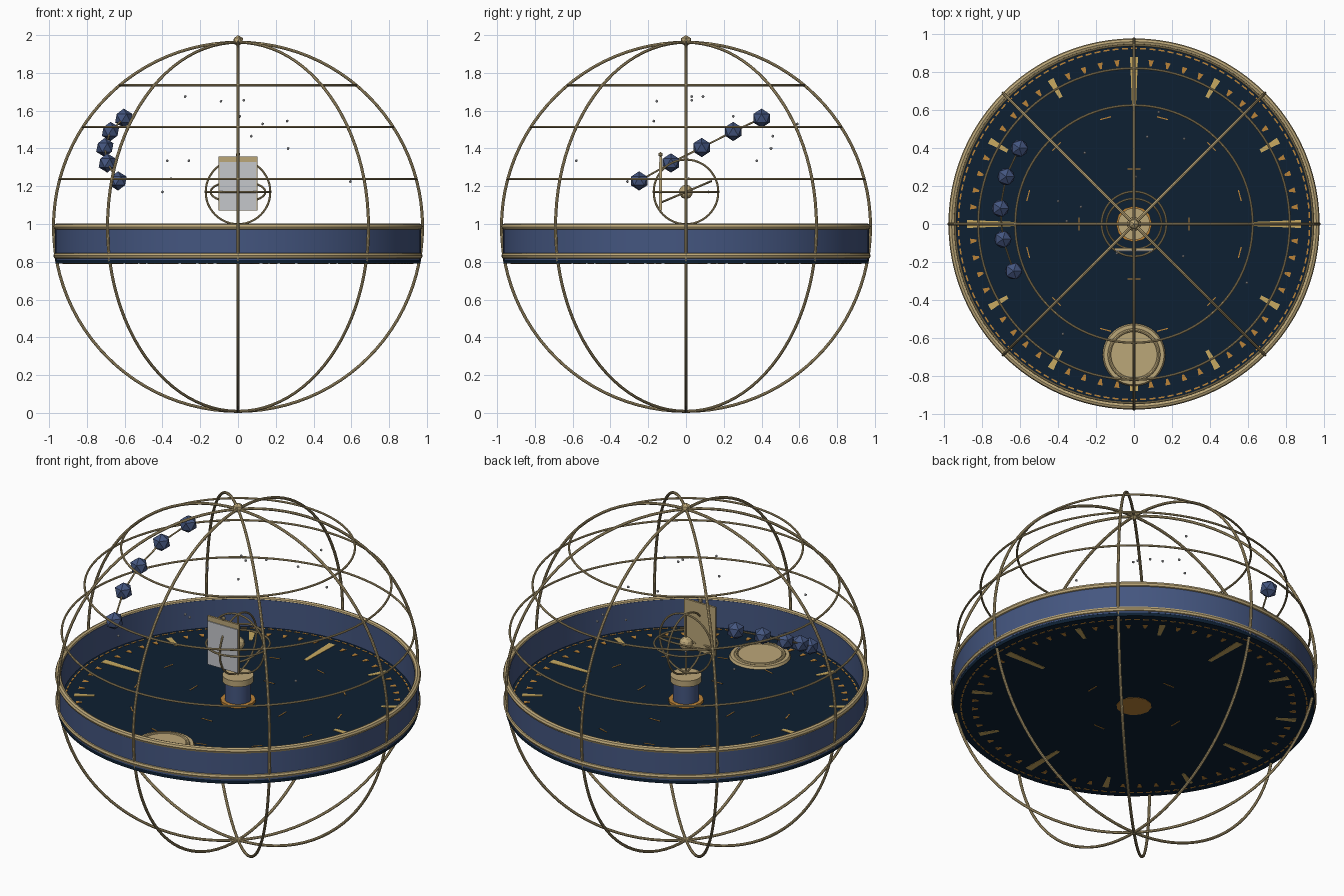
import bpy, bmesh, math
from mathutils import Vector, Matrix

if "Cube" in bpy.data.objects:
    bpy.data.objects.remove(bpy.data.objects["Cube"])

def material(name, rgb):
    m = bpy.data.materials.new(name)
    m.diffuse_color = (*rgb, 1)
    m.use_nodes = True
    m.node_tree.nodes["Principled BSDF"].inputs["Base Color"].default_value = m.diffuse_color
    return m

GOLD = material("antique gold", (0.50, 0.385, 0.19))
TICK = material("bright gold", (0.58, 0.40, 0.12))
ORANGE = material("amber", (0.50, 0.23, 0.04))
BLUE = material("slate blue", (0.058, 0.093, 0.215))
NAVY = material("dark navy", (0.004, 0.014, 0.032))
GREY = material("pale grey", (0.56, 0.57, 0.60))

def finish(name, bm, mat, smooth=False):
    bmesh.ops.recalc_face_normals(bm, faces=bm.faces)
    me = bpy.data.meshes.new(name)
    bm.to_mesh(me)
    bm.free()
    me.materials.append(mat)
    ob = bpy.data.objects.new(name, me)
    bpy.context.collection.objects.link(ob)
    if smooth:
        bpy.context.view_layer.objects.active = ob
        ob.select_set(True)
        bpy.ops.object.shade_smooth_by_angle(angle=math.radians(40))
        ob.select_set(False)
    return ob

def lathe(name, profile, mat, loc=(0, 0, 0), rot=(0, 0, 0), n=96, smooth=True):
    """Revolve a closed (r, z) profile about z."""
    bm = bmesh.new()
    rings = [[bm.verts.new((r * math.cos(2 * math.pi * i / n), r * math.sin(2 * math.pi * i / n), z))
              for r, z in profile] for i in range(n)]
    k = len(profile)
    for i in range(n):
        a, b = rings[i], rings[(i + 1) % n]
        for j in range(k):
            bm.faces.new((a[j], b[j], b[(j + 1) % k], a[(j + 1) % k]))
    ob = finish(name, bm, mat, smooth)
    ob.location, ob.rotation_euler = loc, rot
    return ob

def ring(name, R, r, mat, z, rot=(0, 0, 0), xy=(0, 0), n=96, sides=8):
    prof = [(R + r * math.cos(2 * math.pi * j / sides), r * math.sin(2 * math.pi * j / sides))
            for j in range(sides)]
    return lathe(name, prof, mat, (xy[0], xy[1], z), rot, n)

def cyl(name, r, z0, z1, mat, xy=(0, 0), n=64, r2=None):
    bm = bmesh.new()
    bmesh.ops.create_cone(bm, cap_ends=True, segments=n, radius1=r, radius2=r if r2 is None else r2,
                          depth=z1 - z0, matrix=Matrix.Translation((*xy, (z0 + z1) / 2)))
    return finish(name, bm, mat, True)

def box(name, centre, size, mat):
    bm = bmesh.new()
    bmesh.ops.create_cube(bm, size=1, matrix=Matrix.Translation(centre) @ Matrix.Diagonal((*size, 1)))
    return finish(name, bm, mat)

def balls(name, points, r, mat, sub=1):
    bm = bmesh.new()
    for p in points:
        bmesh.ops.create_icosphere(bm, subdivisions=sub, radius=r, matrix=Matrix.Translation(p))
    return finish(name, bm, mat)

def rods(name, pairs, r, mat):
    bm = bmesh.new()
    for a, b in pairs:
        a, b = Vector(a), Vector(b)
        q = (b - a).to_track_quat('Z', 'Y').to_matrix().to_4x4()
        bmesh.ops.create_cone(bm, cap_ends=True, segments=6, radius1=r, radius2=r,
                              depth=(b - a).length, matrix=Matrix.Translation((a + b) / 2) @ q)
    return finish(name, bm, mat)

def marks(name, angles, r0, r1, w0, w1, mat, z0, z1):
    """Radial wedge plates on the floor."""
    bm = bmesh.new()
    for a in angles:
        m = Matrix.Rotation(math.radians(a), 3, 'Z')
        lo, hi = ([bm.verts.new(m @ Vector(p + (z,))) for p in
                   ((r0, -w0), (r1, -w1), (r1, w1), (r0, w0))] for z in (z0, z1))
        bm.faces.new(lo)
        bm.faces.new(hi)
        for i in range(4):
            j = (i + 1) % 4
            bm.faces.new((lo[i], lo[j], hi[j], hi[i]))
    return finish(name, bm, mat)

CZ, R = 0.985, 0.977          # cage centre and radius
F0, F1 = 0.79, 0.828          # floor bottom and top

# outer cage: four meridians, three parallels, finial
for i in range(4):
    ring(f"cage_meridian_{i}", R, 0.008, GOLD, CZ, (math.pi / 2, 0, i * math.pi / 4))
for i, z in enumerate((1.238, 1.514, 1.735)):
    ring(f"cage_parallel_{i}", math.sqrt(R * R - (z - CZ) ** 2), 0.006, GOLD, z)
balls("cage_finial", [(0, 0, 1.97)], 0.03, GOLD)

# horizon band with gold rims, and floor
lathe("horizon_band", [(0.945, F0 + 0.02), (0.968, F0 + 0.02), (0.968, 0.99), (0.945, 0.99)], BLUE)
ring("band_top_rim", 0.962, 0.017, GOLD, 0.985)
ring("band_bottom_rim", 0.962, 0.016, GOLD, 0.832)
cyl("floor", 0.967, F0, F1, NAVY, n=96)

# floor markings, showing on both faces
Z0, Z1 = F0 - 0.002, F1 + 0.002
marks("quarter_marks", range(0, 360, 90), 0.63, 0.88, 0.011, 0.021, TICK, Z0, Z1)
marks("hour_marks", [a for a in range(0, 360, 30) if a % 90], 0.77, 0.88, 0.009, 0.017, TICK, Z0, Z1)
marks("minute_marks", [a for a in range(0, 360, 6) if a % 30], 0.835, 0.868, 0.005, 0.014, ORANGE, Z0, Z1)
marks("outer_dashes", range(0, 360, 3), 0.922, 0.93, 0.016, 0.016, ORANGE, Z0, Z1)
marks("middle_dashes", range(15, 360, 30), 0.575, 0.581, 0.03, 0.03, ORANGE, F1 - 0.002, Z1)
marks("inner_dashes", range(0, 360, 90), 0.287, 0.293, 0.035, 0.035, ORANGE, Z0, Z1)

# small raised dial on the floor at the front
D = (0, -0.69)
cyl("small_dial_base", 0.165, F1, 0.842, GOLD, D, r2=0.158)
ring("small_dial_rim", 0.13, 0.009, GOLD, 0.843, xy=D, n=48)
cyl("small_dial_face", 0.118, 0.842, 0.846, GOLD, D)

# pedestal
cyl("pedestal_foot", 0.095, Z0, 0.842, ORANGE, n=12)
cyl("pedestal_column", 0.072, 0.84, 0.955, BLUE, n=16)
cyl("pedestal_cap", 0.085, 0.95, 0.985, GOLD, n=16)

# inner armillary globe
G = 1.17
for nm, rr, rot in (("front", 0.171, (math.pi / 2, 0, 0)), ("side", 0.171, (0, math.pi / 2, 0)),
                    ("level", 0.171, (0, 0, 0)), ("tilted", 0.145, (math.radians(23), 0, 0))):
    ring(f"globe_ring_{nm}", rr, 0.0055, GOLD, G, rot, n=48)
balls("globe_core", [(0, 0, G)], 0.038, GOLD, 2)
rods("globe_axis", [((0, 0, 0.98), (0, 0, 1.345))], 0.005, GOLD)

# upright tablet in front of the globe
box("tablet_back", (0, -0.133, 1.215), (0.206, 0.012, 0.287), GOLD)
box("tablet_face", (0, -0.141, 1.202), (0.194, 0.006, 0.255), GREY)
balls("tablet_knob", [(0, -0.135, 1.368)], 0.013, GOLD)

# chain of blue beads
beads = [(-0.605, 0.40, 1.56), (-0.675, 0.25, 1.49), (-0.705, 0.083, 1.405),
         (-0.692, -0.08, 1.323), (-0.635, -0.248, 1.228)]
balls("chain_beads", beads, 0.051, BLUE)
rods("chain_links", list(zip(beads, beads[1:])), 0.005, GOLD)

# scattered stars
stars = [(-0.28, 0.09, 1.675), (-0.09, -0.155, 1.65), (0.03, 0.03, 1.655), (0.0, 0.03, 1.675),
         (0.07, 0.46, 1.465), (0.13, 0.59, 1.53), (0.26, -0.17, 1.545), (0.265, 0.45, 1.4),
         (-0.375, -0.58, 1.335), (-0.26, 0.375, 1.335), (-0.4, 0.12, 1.17), (0.595, -0.31, 1.225),
         (0.01, 0.25, 1.57), (-0.355, 0.015, 1.24)]
balls("stars", stars, 0.008, GREY)
